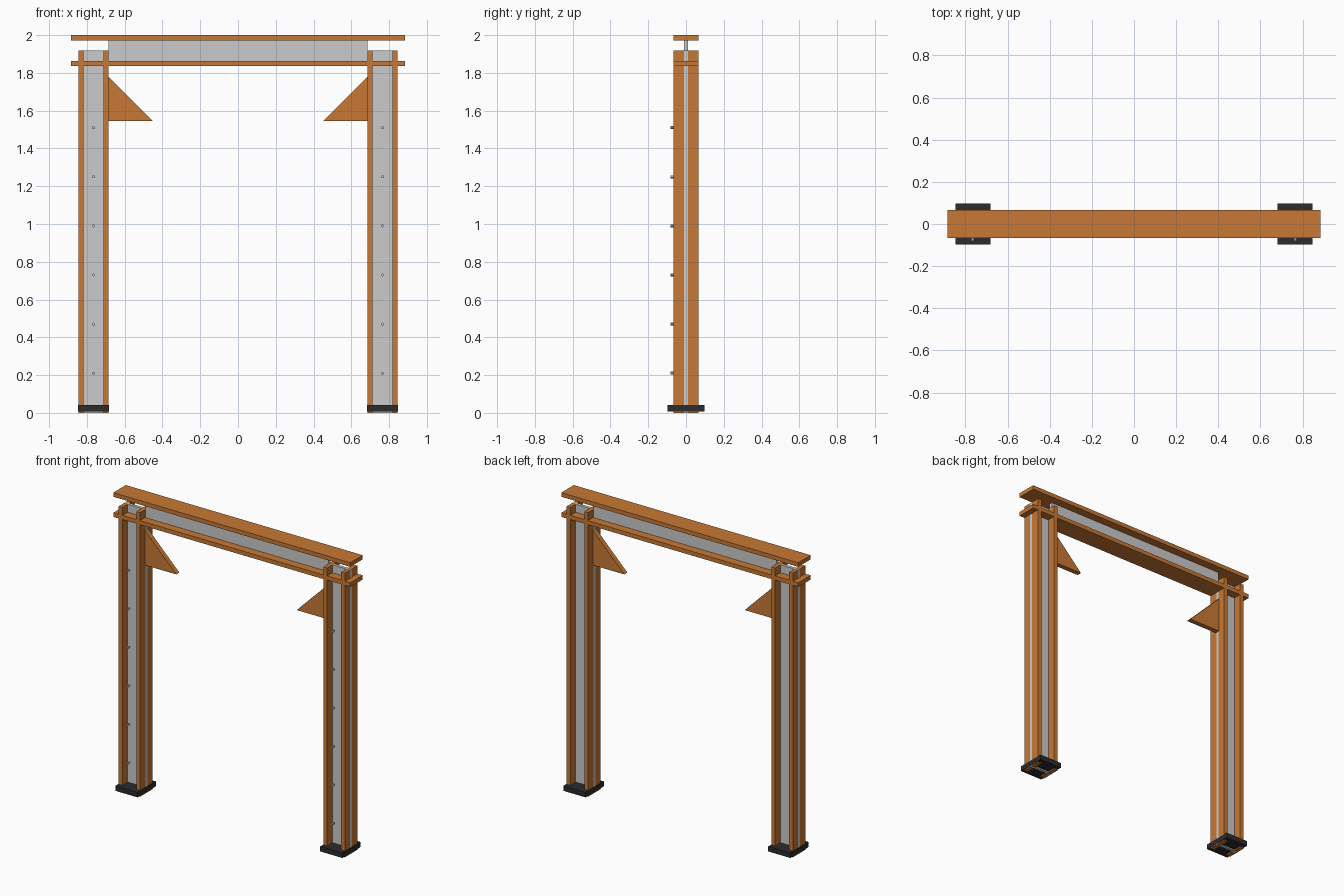
import bpy, bmesh
from math import radians
from mathutils import Matrix

if "Cube" in bpy.data.objects:
    bpy.data.objects.remove(bpy.data.objects["Cube"])


def material(name, rgb):
    m = bpy.data.materials.new(name)
    m.diffuse_color = (*rgb, 1)
    m.use_nodes = True
    m.node_tree.nodes["Principled BSDF"].inputs["Base Color"].default_value = m.diffuse_color
    return m


ORANGE = material("orange_paint", (0.58, 0.19, 0.035))
BLACK = material("black_rubber", (0.025, 0.025, 0.03))


def finish(name, bm, mat=None):
    bmesh.ops.recalc_face_normals(bm, faces=bm.faces)
    mesh = bpy.data.meshes.new(name)
    bm.to_mesh(mesh)
    bm.free()
    if mat:
        mesh.materials.append(mat)
    ob = bpy.data.objects.new(name, mesh)
    bpy.context.collection.objects.link(ob)
    return ob


def box(name, x0, x1, half_y, z0, z1, mat=None):
    bm = bmesh.new()
    m = Matrix.Translation(((x0 + x1) / 2, 0, (z0 + z1) / 2))
    m = m @ Matrix.Diagonal((abs(x1 - x0), 2 * half_y, z1 - z0, 1))
    bmesh.ops.create_cube(bm, size=1, matrix=m)
    return finish(name, bm, mat)


# Cross beam: two flanges and a web between the columns
box("beam_top_flange", -0.885, 0.885, 0.0665, 1.972, 2.0, ORANGE)
box("beam_bottom_flange", -0.885, 0.885, 0.0665, 1.836, 1.864, ORANGE)
box("beam_web", -0.685, 0.685, 0.011, 1.864, 1.972)

for side, s in (("left", -1), ("right", 1)):
    # I-section column, the web showing as a thin line on the flange faces
    box(side + "_column_outer_flange", s * 0.817, s * 0.845, 0.0665, 0, 1.918, ORANGE)
    box(side + "_column_inner_flange", s * 0.685, s * 0.713, 0.0665, 0, 1.918, ORANGE)
    box(side + "_column_web", s * 0.6845, s * 0.8455, 0.01, 0, 1.918)

    # Foot plate
    box(side + "_foot", s * 0.682, s * 0.848, 0.097, 0.008, 0.042, BLACK)

    # Triangular gusset on the inner flange
    bm = bmesh.new()
    pts = [(0.685, 1.545), (0.45, 1.545), (0.685, 1.78)]
    face = bm.faces.new([bm.verts.new((s * x, -0.0165, z)) for x, z in pts])
    ext = bmesh.ops.extrude_face_region(bm, geom=[face])
    bmesh.ops.translate(bm, vec=(0, 0.033, 0),
                        verts=[v for v in ext["geom"] if isinstance(v, bmesh.types.BMVert)])
    finish(side + "_gusset", bm, ORANGE)

    # Row of bolt heads on the front
    bm = bmesh.new()
    for i in range(6):
        m = Matrix.Translation((s * 0.765, -0.074, 0.21 + 0.26 * i))
        bmesh.ops.create_cone(bm, cap_ends=True, segments=8, radius1=0.008, radius2=0.008,
                              depth=0.014, matrix=m @ Matrix.Rotation(radians(90), 4, "X"))
    finish(side + "_bolts", bm)
